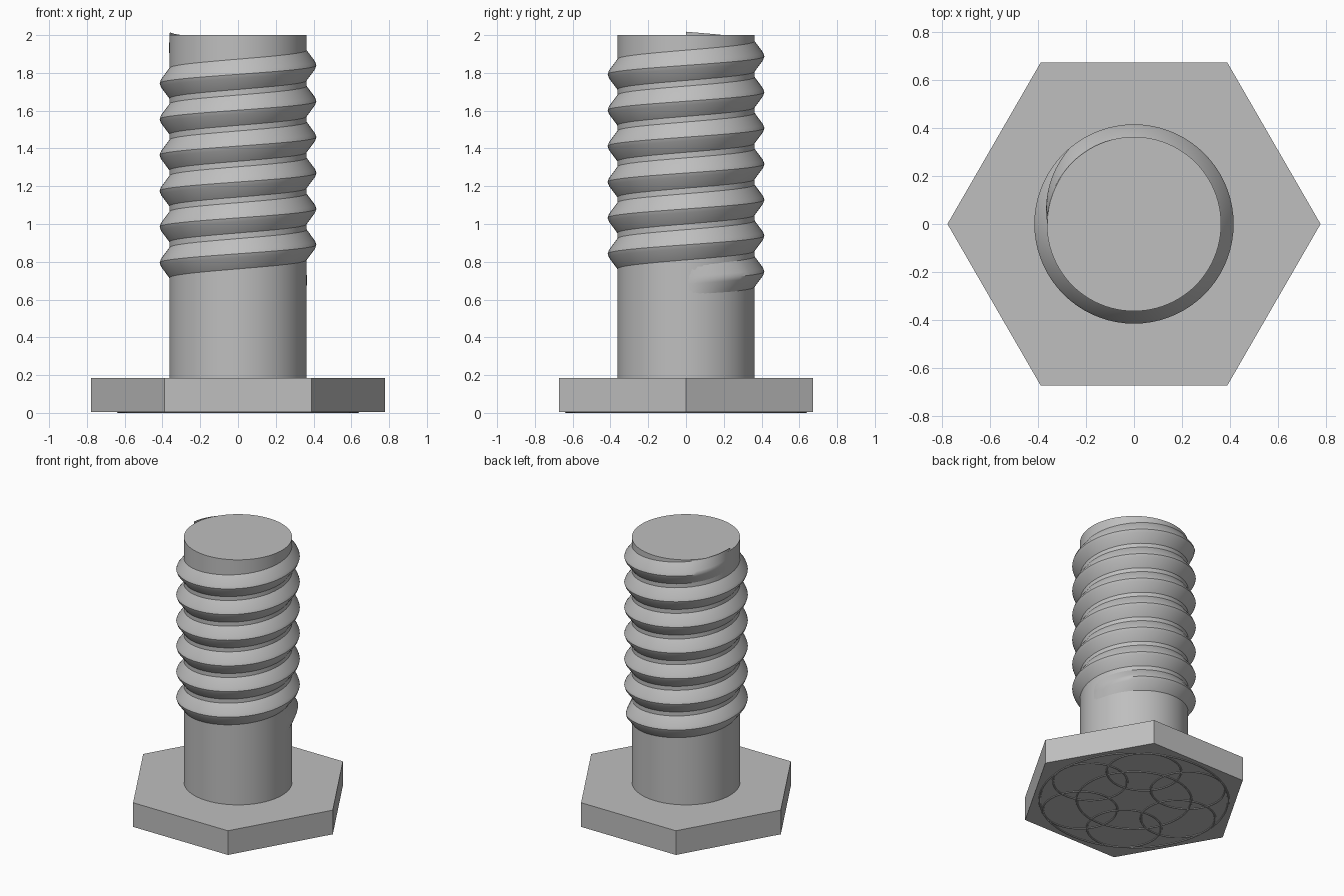
import bpy, bmesh
from math import sin, cos, pi, radians, tau

cube = bpy.data.objects.get("Cube")
if cube:
    bpy.data.objects.remove(cube, do_unlink=True)

steel = bpy.data.materials.new("grey steel")
steel.use_nodes = True
GREY = (0.52, 0.52, 0.52, 1)
steel.diffuse_color = GREY
steel.node_tree.nodes["Principled BSDF"].inputs["Base Color"].default_value = GREY

SHAFT_R, HEAD_TOP, HEAD_BASE = 0.363, 0.185, 0.006


def finish(obj, name, smooth=True):
    obj.name = name
    obj.data.materials.append(steel)
    bpy.ops.object.select_all(action="DESELECT")
    obj.select_set(True)
    bpy.context.view_layer.objects.active = obj
    if smooth:
        bpy.ops.object.shade_smooth_by_angle(angle=radians(35))


def prism(name, sides, radius, z0, z1, turn=0.0, smooth=True):
    bpy.ops.mesh.primitive_cylinder_add(
        vertices=sides, radius=radius, depth=z1 - z0,
        location=(0, 0, (z0 + z1) / 2), rotation=(0, 0, turn))
    finish(bpy.context.object, name, smooth)


def ring(name, radius, x=0.0, y=0.0):
    bpy.ops.mesh.primitive_torus_add(
        major_radius=radius, minor_radius=0.008, major_segments=64,
        minor_segments=8, location=(x, y, 0.008))
    finish(bpy.context.object, name)


# Hexagonal head and plain shaft
prism("hex_head", 6, 0.777, HEAD_BASE, HEAD_TOP, radians(30), smooth=False)
prism("shaft", 96, SHAFT_R, HEAD_TOP - 0.02, 2.0)

# Interlaced rings under the head
ring("outer_ring", 0.635)
ring("inner_ring", 0.385)
for i in range(6):
    a = i * tau / 6
    ring(f"petal_ring_{i + 1}", 0.25, 0.385 * cos(a), 0.385 * sin(a))

# Helical thread: a ridge profile swept upwards, fading in and out radially
PITCH, START_Z, TURNS, STEPS = 0.19, 0.70, 6.5, 72
FADE = 50 / 360
profile = [(-0.083, 0), (-0.02, 0.047), (0, 0.054), (0.02, 0.047), (0.083, 0)]
bm = bmesh.new()
rows = []
for i in range(int(TURNS * STEPS) + 1):
    t = i / STEPS
    fade = min(1, t / FADE, (TURNS - t) / FADE)
    row = []
    for dz, height in profile:
        r = SHAFT_R - 0.002 + height * fade
        row.append(bm.verts.new((r * cos(t * tau), r * sin(t * tau),
                                 START_Z + PITCH * t + dz)))
    rows.append(row)
for low, high in zip(rows, rows[1:]):
    for k in range(len(profile) - 1):
        bm.faces.new((low[k], high[k], high[k + 1], low[k + 1]))
mesh = bpy.data.meshes.new("thread")
bm.to_mesh(mesh)
bm.free()
thread = bpy.data.objects.new("thread", mesh)
bpy.context.collection.objects.link(thread)
finish(thread, "thread")
